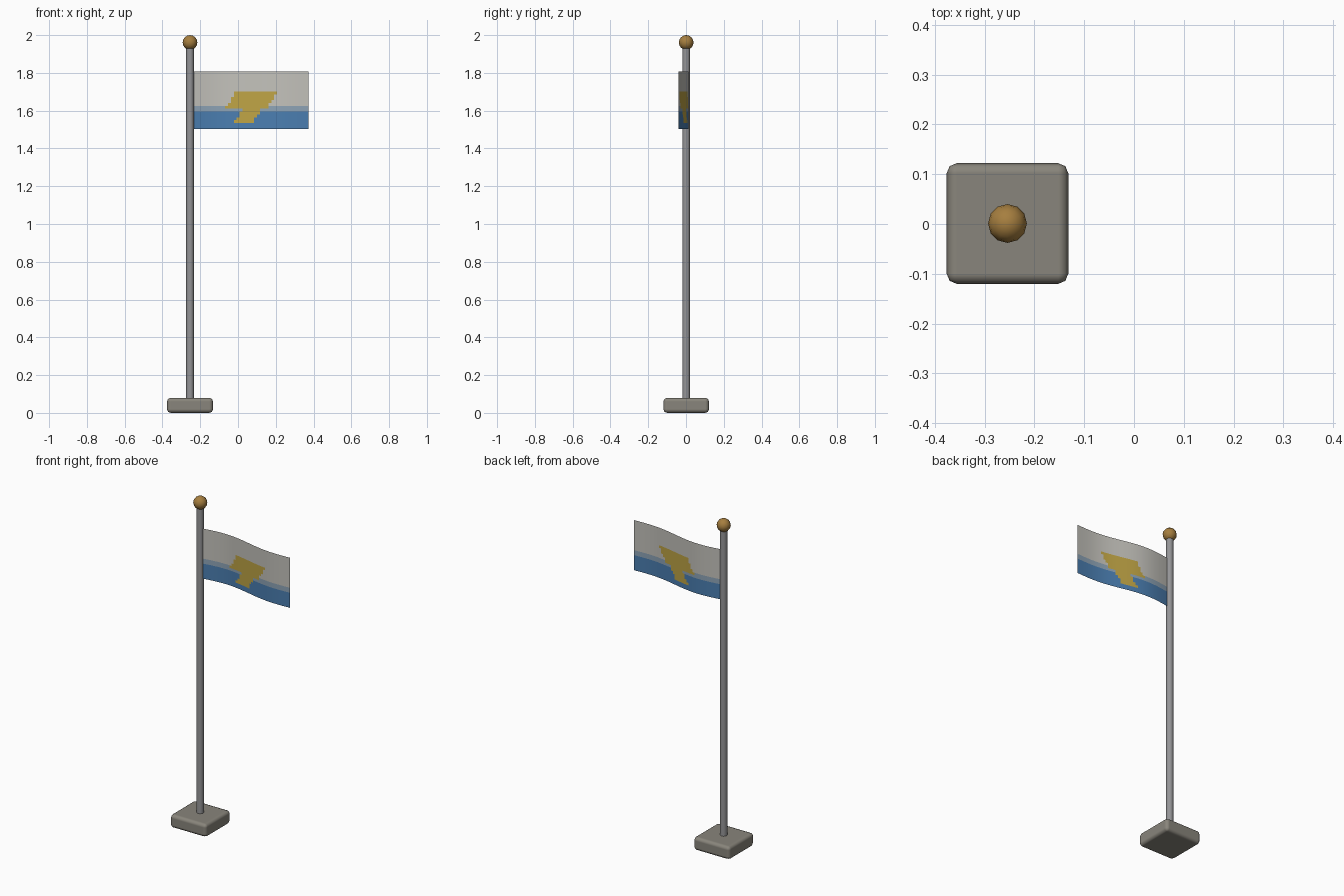
import bpy, bmesh, math

if "Cube" in bpy.data.objects:
    bpy.data.objects.remove(bpy.data.objects["Cube"])

PX = -0.254  # pole axis


def material(name, rgb):
    m = bpy.data.materials.new(name)
    m.diffuse_color = (*rgb, 1)
    m.use_nodes = True
    m.node_tree.nodes["Principled BSDF"].inputs["Base Color"].default_value = m.diffuse_color
    return m


def finish(name, mat, angle=40):
    ob = bpy.context.object
    ob.name = name
    ob.data.materials.append(mat)
    bpy.ops.object.shade_smooth_by_angle(angle=math.radians(angle))
    return ob


stone = material("stone", (0.25, 0.235, 0.20))
metal = material("metal", (0.30, 0.30, 0.31))
brass = material("brass", (0.38, 0.21, 0.05))

# Rounded base block
bpy.ops.mesh.primitive_cube_add(size=1, location=(PX, 0.001, 0.04))
bpy.context.object.scale = (0.244, 0.242, 0.08)
bpy.ops.object.transform_apply(location=False, rotation=False, scale=True)
bev = bpy.context.object.modifiers.new("round", 'BEVEL')
bev.width, bev.segments = 0.02, 2
bev.harden_normals = True
finish("base", stone, 50)

# Pole
bpy.ops.mesh.primitive_cylinder_add(vertices=12, radius=0.0203, depth=1.89,
                                    location=(PX, 0.001, 1.005))
finish("pole", metal)

# Ball on top of the pole
bpy.ops.mesh.primitive_uv_sphere_add(segments=12, ring_count=8, radius=0.039,
                                     location=(PX, 0.001, 1.961))
finish("pole_ball", brass, 60)

# Waving flag: single sheet, coloured by cell
X0, X1, Z0, Z1 = -0.235, 0.374, 1.504, 1.808
NX, NZ = 40, 20


def wave(t):
    return 0.016 * math.sin(2 * math.pi * t) - 0.037 * t * t


bm = bmesh.new()
grid = [[bm.verts.new((X0 + (X1 - X0) * i / NX, wave(i / NX),
                       Z0 + (Z1 - Z0) * j / NZ)) for j in range(NZ + 1)]
        for i in range(NX + 1)]
for i in range(NX):
    for j in range(NZ):
        f = bm.faces.new((grid[i][j], grid[i + 1][j],
                          grid[i + 1][j + 1], grid[i][j + 1]))
        f.smooth = True
        c = f.calc_center_median()
        # slanted patch narrowing to a tail below
        mid = 0.05 + 0.6 * (c.z - 1.62)
        upper = 1.615 < c.z < 1.70 and abs(c.x - mid) < 0.11
        tail = 1.54 < c.z <= 1.615 and abs(c.x - mid - 0.03) < 0.05
        if upper or tail:
            f.material_index = 2
        elif c.z < 1.60:
            f.material_index = 1
        elif c.z < 1.63:
            f.material_index = 3
me = bpy.data.meshes.new("flag")
bm.to_mesh(me)
bm.free()
for n, rgb in (("cloth_white", (0.55, 0.54, 0.50)), ("cloth_blue", (0.07, 0.21, 0.44)),
               ("cloth_yellow", (0.52, 0.37, 0.06)), ("cloth_blend", (0.27, 0.37, 0.47))):
    me.materials.append(material(n, rgb))
bpy.context.collection.objects.link(bpy.data.objects.new("flag", me))
